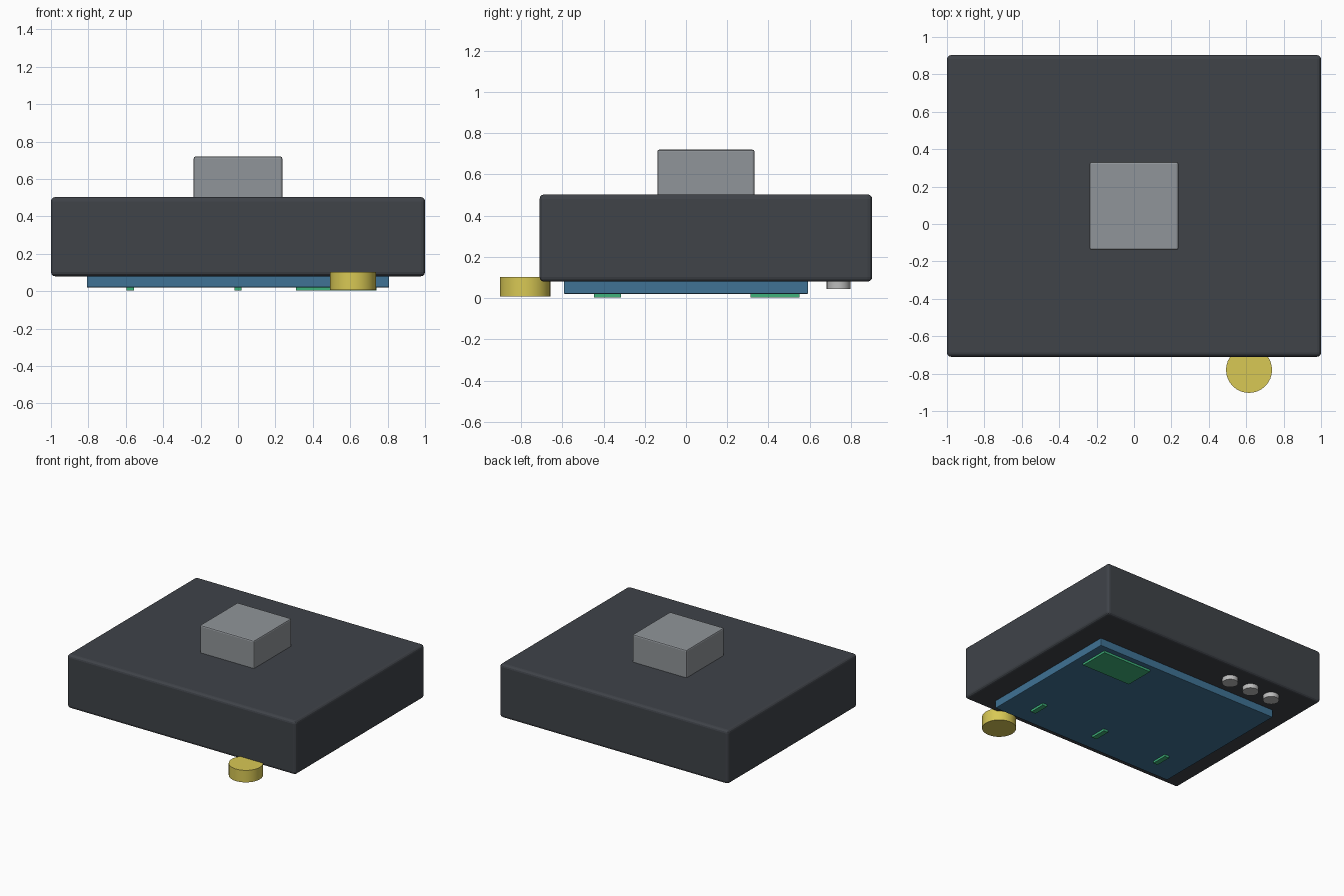
import bpy
import math

cube = bpy.data.objects.get("Cube")
if cube:
    bpy.data.objects.remove(cube, do_unlink=True)


def make_material(name, rgb):
    mat = bpy.data.materials.new(name)
    mat.use_nodes = True
    mat.diffuse_color = (*rgb, 1)
    mat.node_tree.nodes["Principled BSDF"].inputs["Base Color"].default_value = (*rgb, 1)
    return mat


DARK = make_material("dark_slate", (0.05, 0.056, 0.066))
GREY = make_material("mid_grey", (0.28, 0.3, 0.32))
BLUE = make_material("panel_blue", (0.05, 0.17, 0.3))
GREEN = make_material("display_green", (0.05, 0.45, 0.2))
GOLD = make_material("gold", (0.69, 0.58, 0.09))
SILVER = make_material("silver", (0.5, 0.5, 0.5))


def finish(obj, name, mat, bevel, segments):
    obj.name = name
    obj.data.materials.append(mat)
    if bevel:
        mod = obj.modifiers.new("soft_edges", "BEVEL")
        mod.width = bevel
        mod.segments = segments
        mod.limit_method = "ANGLE"
    return obj


def box(name, x, y, z, mat, bevel=0, segments=2):
    """Box given by its (low, high) range on each axis."""
    ranges = (x, y, z)
    bpy.ops.mesh.primitive_cube_add(size=1, location=[(a + b) / 2 for a, b in ranges])
    obj = bpy.context.object
    obj.scale = [b - a for a, b in ranges]
    bpy.ops.object.transform_apply(location=False, rotation=False, scale=True)
    return finish(obj, name, mat, bevel, segments)


def disc(name, x, y, z, radius, mat, sides=32):
    """Upright cylinder spanning the (low, high) range z."""
    bpy.ops.mesh.primitive_cylinder_add(
        vertices=sides, radius=radius, depth=z[1] - z[0], location=(x, y, sum(z) / 2))
    bpy.ops.object.shade_smooth_by_angle(angle=math.radians(35))
    return finish(bpy.context.object, name, mat, 0, 1)


# Main housing and the block on its back
box("housing", (-1, 1), (-0.71, 0.903), (0.08, 0.503), DARK, 0.022, 3)
box("rear_block", (-0.237, 0.237), (-0.139, 0.332), (0.49, 0.72), GREY, 0.01)

# Face panel with its display and indicator strips
box("face_panel", (-0.808, 0.808), (-0.592, 0.592), (0.02, 0.1), BLUE, 0.005)
box("display", (0.31, 0.74), (0.312, 0.55), (0.003, 0.03), GREEN)
for label, x in (("right", -0.575), ("middle", 0), ("left", 0.575)):
    box("indicator_" + label, (x - 0.02, x + 0.02), (-0.445, -0.315), (0.003, 0.03), GREEN)

# Row of small buttons beside the panel
for i in range(3):
    disc(f"button_{i + 1}", -0.285 - i * 0.192, 0.74, (0.045, 0.1), 0.058, SILVER, 24)

# Large knob at the front edge
disc("edge_knob", 0.615, -0.78, (0.007, 0.102), 0.123, GOLD)
